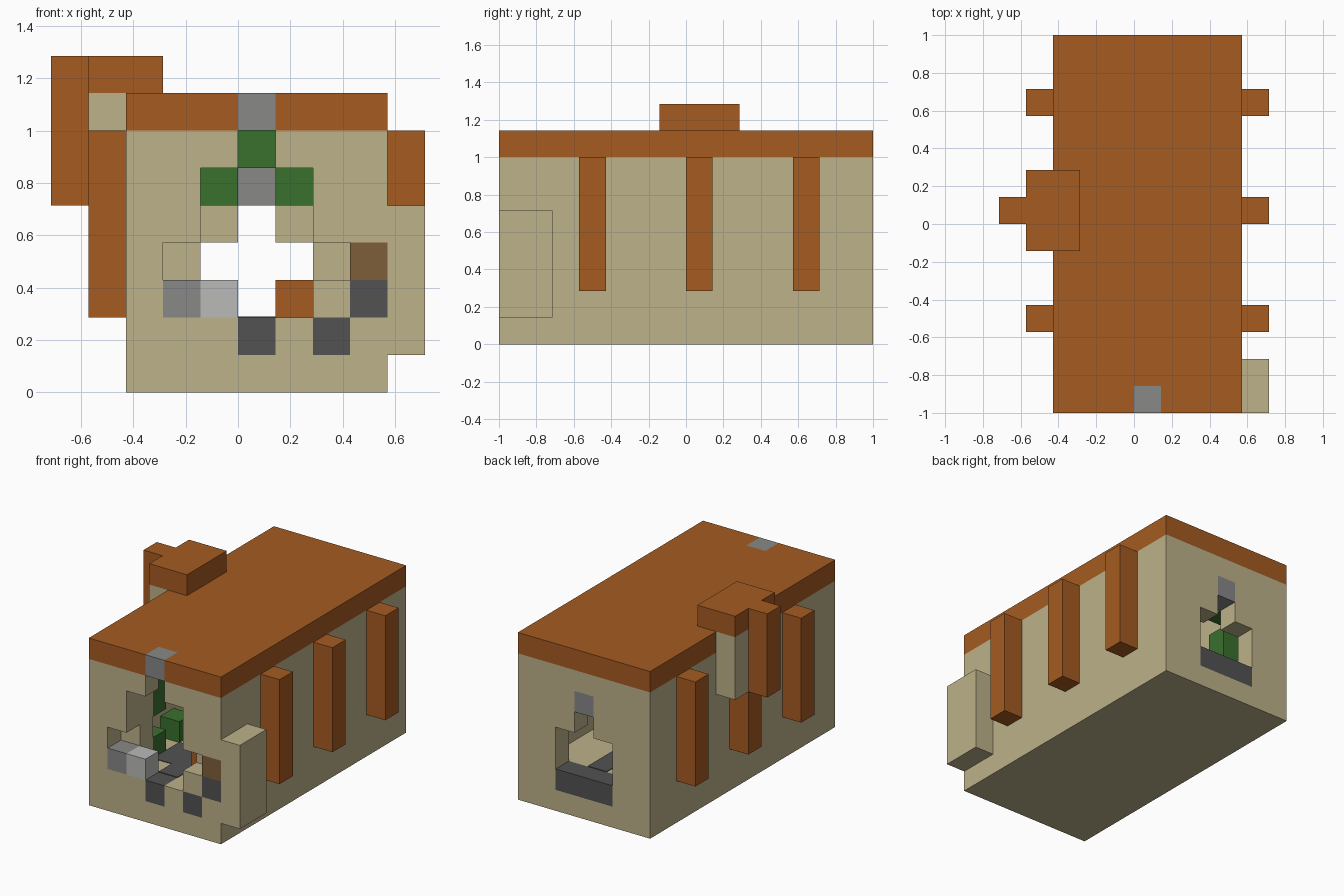
import bpy, bmesh
from mathutils import Vector

default = bpy.data.objects.get("Cube")
if default:
    bpy.data.objects.remove(default, do_unlink=True)

U = 1 / 7  # one building block


def make_material(name, r, g, b):
    m = bpy.data.materials.new(name)
    m.use_nodes = True
    m.diffuse_color = (r, g, b, 1)
    for n in m.node_tree.nodes:
        if n.type == 'BSDF_PRINCIPLED':
            n.inputs["Base Color"].default_value = (r, g, b, 1)
            n.inputs["Roughness"].default_value = 0.9
    return m


MATS = {
    "T": make_material("sand_tan", .51, .445, .254),
    "O": make_material("rust_orange", .376, .105, .015),
    "E": make_material("leaf_green", .042, .162, .027),
    "G": make_material("mid_grey", .246, .246, .242),
    "L": make_material("light_grey", .491, .491, .485),
    "D": make_material("dark_grey", .084, .084, .084),
    "B": make_material("wood_brown", .212, .114, .042),
}


def finish(bm, name, keys):
    me = bpy.data.meshes.new(name)
    bm.to_mesh(me)
    bm.free()
    for k in keys:
        me.materials.append(MATS[k])
    ob = bpy.data.objects.new(name, me)
    bpy.context.collection.objects.link(ob)
    return ob


def block(name, key, x, y, z):
    """Box spanning the given (low, high) ranges in block units."""
    bm = bmesh.new()
    bmesh.ops.create_cube(bm, size=1)
    lo, hi = Vector((x[0], y[0], z[0])), Vector((x[1], y[1], z[1]))
    for v in bm.verts:
        v.co = Vector([(lo[i] if v.co[i] < 0 else hi[i]) * U for i in range(3)])
    return finish(bm, name, key)


def wall(name, rows, y):
    """One-block-thick wall from a letter map, top row first; dots are holes."""
    bm = bmesh.new()
    keys = sorted(set("".join(rows)) - {"."})
    cells = {(c - 3, len(rows) - 1 - r): k
             for r, row in enumerate(rows) for c, k in enumerate(row) if k != "."}
    for (i, k), key in cells.items():
        made = bmesh.ops.create_cube(bm, size=1)["verts"]
        for v in made:
            v.co = (v.co + Vector((i + .5, y + .5, k + .5))) * U
        for f in {f for v in made for f in v.link_faces}:
            f.material_index = keys.index(key)
    # drop the faces shared by neighbouring cells
    bm.normal_update()
    hidden = []
    for f in bm.faces:
        n = f.normal
        c = f.calc_center_median() / U + n * .5
        spot = (round(c.x - .5), round(c.z - .5))
        if abs(n.y) < .5 and spot in cells:
            hidden.append(f)
    bmesh.ops.delete(bm, geom=hidden, context='FACES')
    bmesh.ops.remove_doubles(bm, verts=bm.verts, dist=1e-4)
    return finish(bm, name, keys)


# End walls with their openings
wall("front_wall", ["OOOGOOO",
                    "TTT.TTT",
                    "TT...TT",
                    "TT...TT",
                    "T.....B",
                    "TGL..TD",
                    "TTTDTDT",
                    "TTTTTTT"], -7)
wall("back_wall", ["TTTTTTT",
                   "TTTGTTT",
                   "TTT.TTT",
                   "TT...TT",
                   "TT...TT",
                   "TTDDDTT",
                   "TTTTTTT"], 6)

# Side walls, floor and roof
block("right_wall", "T", (-3, -2), (-6, 6), (0, 7))
block("left_wall", "T", (3, 4), (-6, 6), (0, 7))
block("floor", "T", (-2, 3), (-6, 6), (0, 2))
block("roof", "O", (-3, 4), (-6, 7), (7, 8))

# Outside posts along both sides
for side, x in (("right", -4), ("left", 4)):
    for n, y in enumerate((-4, 0, 4)):
        block(f"{side}_post_{n + 1}", "O", (x, x + 1), (y, y + 1), (2, 7))

# Buttress at the front left corner
block("corner_buttress", "T", (4, 5), (-7, -5), (1, 5))

# Chimney on the right side
block("chimney_stack", "T", (-4, -3), (-1, 2), (5, 8))
block("chimney_cap", "O", (-4, -2), (-1, 2), (8, 9))
block("chimney_rib", "O", (-5, -4), (0, 1), (5, 9))

# Inner columns behind the front wall
block("right_inner_column", "T", (-2, -1), (-6, -5), (2, 7))
block("left_inner_column", "T", (2, 3), (-6, -5), (2, 7))

# Greenery around the back window and along the right wall
for n, (x, z) in enumerate(((-1, 5), (0, 6), (1, 5))):
    block(f"window_leaf_{n + 1}", "E", (x, x + 1), (5, 6), (z, z + 1))
for n, (y, z0, z1) in enumerate(((-5, 2, 3), (-5, 4, 6), (-3, 2, 3), (4, 3, 5))):
    block(f"wall_plant_{n + 1}", "E", (-2, -1), (y, y + 1), (z0, z1))

# Low stool and floor path
block("stool", "O", (1, 2), (-5, -4), (2, 3))
block("path", "D", (0, 1), (-6, 6), (1.98, 2.03))
block("path_side", "D", (-1, 0), (-5, -3), (1.98, 2.03))
